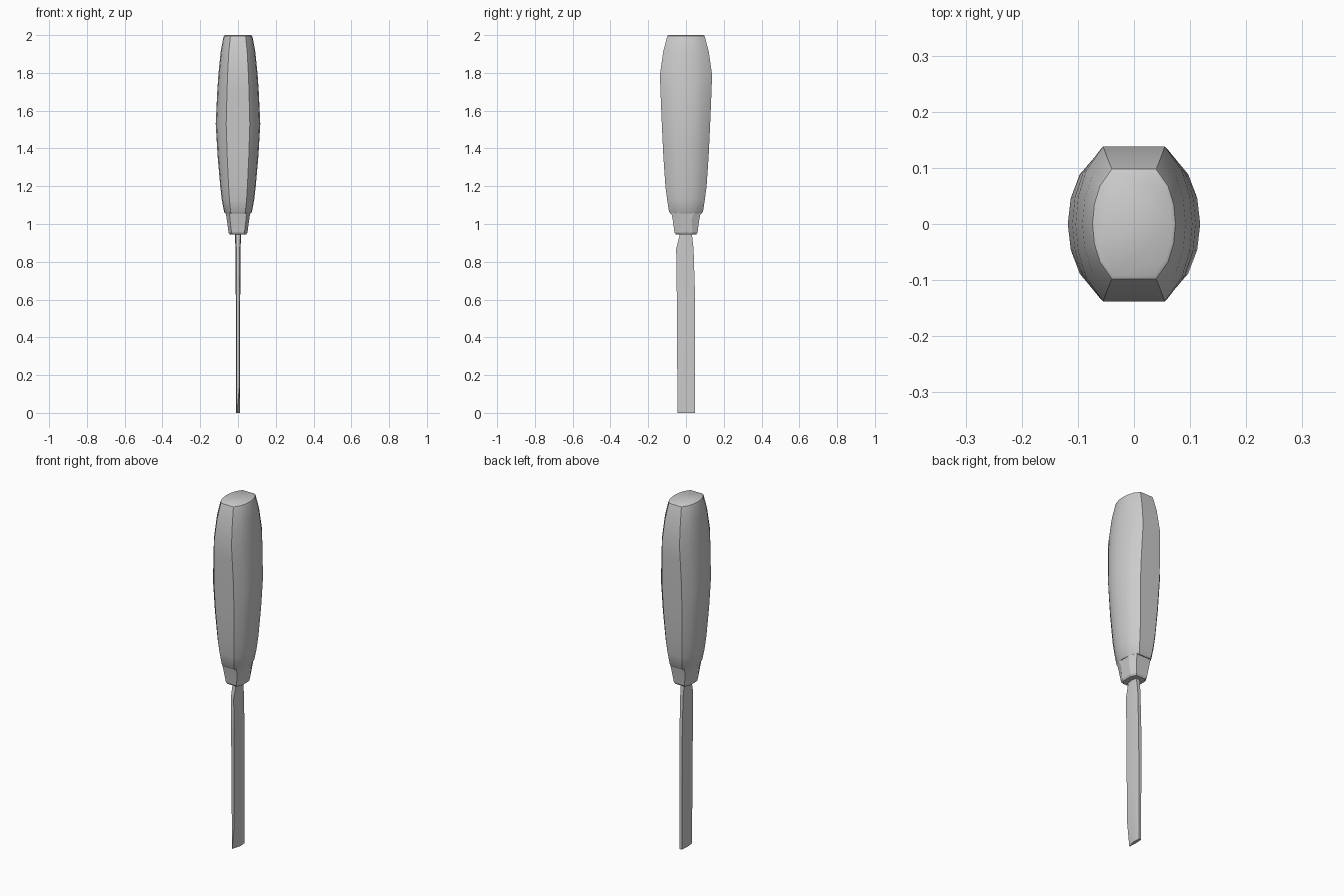
import bpy, bmesh, math
from mathutils import Vector

if "Cube" in bpy.data.objects:
    bpy.data.objects.remove(bpy.data.objects["Cube"])


def loft(name, rings, angle=30, cut=None):
    """Skin a list of equal-length vertex rings and cap both ends."""
    bm = bmesh.new()
    loops = [[bm.verts.new(p) for p in ring] for ring in rings]
    n = len(loops[0])
    for a, b in zip(loops, loops[1:]):
        for i in range(n):
            j = (i + 1) % n
            bm.faces.new((a[i], a[j], b[j], b[i]))
    bm.faces.new(loops[0])
    bm.faces.new(loops[-1])
    bmesh.ops.recalc_face_normals(bm, faces=bm.faces[:])
    if cut:
        a, b, c, inside = (Vector(p) for p in cut)
        no = (b - a).cross(c - a).normalized()
        if (inside - a).dot(no) > 0:
            no = -no
        bmesh.ops.bisect_plane(bm, geom=bm.verts[:] + bm.edges[:] + bm.faces[:],
                               plane_co=a, plane_no=no, clear_outer=True)
        bmesh.ops.holes_fill(bm, edges=[e for e in bm.edges if e.is_boundary])
        bmesh.ops.recalc_face_normals(bm, faces=bm.faces[:])
    me = bpy.data.meshes.new(name)
    bm.to_mesh(me)
    bm.free()
    ob = bpy.data.objects.new(name, me)
    bpy.context.collection.objects.link(ob)
    bpy.ops.object.select_all(action='DESELECT')
    ob.select_set(True)
    bpy.context.view_layer.objects.active = ob
    bpy.ops.object.shade_smooth_by_angle(angle=math.radians(angle))
    return ob


# Handle: flat front and back, curved sides
side = [(0.53, -1), (0.82, -0.69), (0.955, -0.36), (1, 0),
        (0.955, 0.36), (0.82, 0.69), (0.53, 1)]
section = side + [(-x, -y) for x, y in side]
handle_profile = [  # z, half width x, half depth y
    (1.055, 0.068, 0.082), (1.065, 0.074, 0.09), (1.13, 0.086, 0.100),
    (1.20, 0.094, 0.109), (1.36, 0.108, 0.120), (1.53, 0.118, 0.128),
    (1.70, 0.110, 0.135), (1.79, 0.104, 0.138), (1.91, 0.092, 0.121),
    (1.985, 0.078, 0.102), (1.996, 0.074, 0.098), (2.0, 0.068, 0.092)]
loft("handle", [[(x * hx, y * hy, z) for x, y in section]
                for z, hx, hy in handle_profile], 35)


# Ferrule: octagon whose side flats widen towards the bottom
def octagon(z, hx, hy, fx, fy):
    return [(fx, -hy, z), (hx, -fy, z), (hx, fy, z), (fx, hy, z),
            (-fx, hy, z), (-hx, fy, z), (-hx, -fy, z), (-fx, -hy, z)]


loft("ferrule", [octagon(0.945, 0.044, 0.054, 0.030, 0.028),
                 octagon(0.955, 0.050, 0.061, 0.034, 0.034),
                 octagon(1.02, 0.059, 0.070, 0.042, 0.030),
                 octagon(1.07, 0.066, 0.080, 0.046, 0.044)], 20)


# Blade: thin bar with slightly crowned faces and a skewed cutting bevel
def blade_ring(z, y0, y1, edge, mid):
    m = (y0 + y1) / 2
    return [(edge, y0, z), (mid, m, z), (edge, y1, z),
            (-edge, y1, z), (-mid, m, z), (-edge, y0, z)]


loft("blade", [blade_ring(0.0, -0.044, 0.048, 0.007, 0.010),
               blade_ring(0.40, -0.048, 0.048, 0.008, 0.011),
               blade_ring(0.65, -0.049, 0.047, 0.009, 0.012),
               blade_ring(0.87, -0.052, 0.040, 0.009, 0.013),
               blade_ring(0.94, -0.034, 0.032, 0.011, 0.017),
               blade_ring(1.00, -0.030, 0.030, 0.011, 0.017)], 30,
     cut=[(0.008, -0.046, 0.145), (0.010, 0.006, 0.0),
          (-0.006, -0.044, 0.0), (0.0, 0.0, 0.5)])
